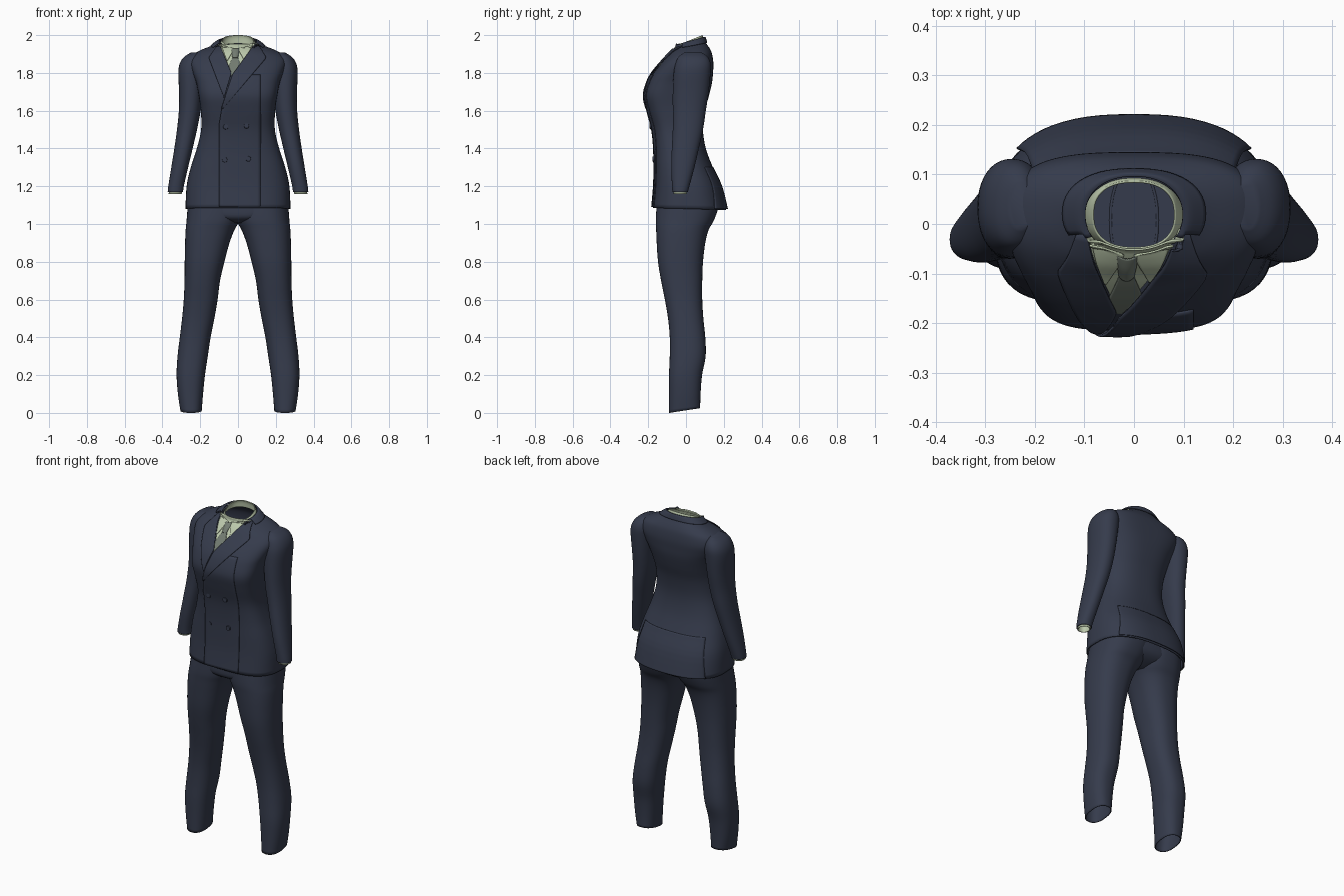
import bpy, bmesh, math
from mathutils import Vector, Matrix
from mathutils.bvhtree import BVHTree

if "Cube" in bpy.data.objects:
    bpy.data.objects.remove(bpy.data.objects["Cube"])


def material(name, rgb):
    m = bpy.data.materials.new(name)
    m.diffuse_color = (*rgb, 1)
    m.use_nodes = True
    m.node_tree.nodes["Principled BSDF"].inputs["Base Color"].default_value = m.diffuse_color
    return m


NAVY = material("navy wool", (0.036, 0.044, 0.072))
SHIRT = material("pale green cotton", (0.50, 0.58, 0.41))
TIE = material("grey green silk", (0.17, 0.20, 0.165))


def finish(name, bm, mat, thick=0.0, offset=-1, mirror=False):
    me = bpy.data.meshes.new(name)
    bm.to_mesh(me)
    bm.free()
    me.materials.append(mat)
    ob = bpy.data.objects.new(name, me)
    bpy.context.collection.objects.link(ob)
    bpy.ops.object.select_all(action='DESELECT')
    ob.select_set(True)
    bpy.context.view_layer.objects.active = ob
    bpy.ops.object.shade_smooth_by_angle(angle=math.radians(45))
    if thick:
        s = ob.modifiers.new("thickness", 'SOLIDIFY')
        s.thickness, s.offset = thick, offset
    if mirror:
        ob.modifiers.new("mirror", 'MIRROR')
    return ob


def spline(rows, k=4):
    """Smooth in-between rows (Catmull-Rom)."""
    out = []
    for i in range(len(rows) - 1):
        p = [rows[max(0, min(len(rows) - 1, i + d))] for d in (-1, 0, 1, 2)]
        for j in range(k):
            t = j / k
            out.append([0.5 * (2 * b + (c - a) * t + (2 * a - 5 * b + 4 * c - d) * t * t
                               + (3 * b - a - 3 * c + d) * t ** 3) for a, b, c, d in zip(*p)])
    return out + [list(rows[-1])]


def loft(rows, seg=56, cap_top=False, cap_bottom=False):
    """Tube of rounded sections: z front, z back, x left, x right, y front, y back, roundness front, back."""
    bm = bmesh.new()
    rings = []
    for zf, zb, x0, x1, yf, yb, nf, nb in spline(rows):
        ring = []
        for i in range(seg):
            a = 2 * math.pi * i / seg
            c, s = math.cos(a), math.sin(a)
            n = nb if s > 0 else nf
            u = math.copysign(abs(c) ** (2 / n), c)
            v = math.copysign(abs(s) ** (2 / n), s)
            ring.append(bm.verts.new(((x0 + x1) / 2 + (x1 - x0) / 2 * u,
                                      (yf + yb) / 2 + (yb - yf) / 2 * v,
                                      zf + (zb - zf) * (v + 1) / 2)))
        rings.append(ring)
    for r, q in zip(rings, rings[1:]):
        for i in range(seg):
            j = (i + 1) % seg
            bm.faces.new((r[i], r[j], q[j], q[i]))
    if cap_top:
        bm.faces.new(rings[-1])
    if cap_bottom:
        bm.faces.new(rings[0][::-1])
    return bm


def centred(rows):
    return [(zf, zb, -hw, hw, yf, yb, nf, nb) for zf, zb, hw, yf, yb, nf, nb in rows]


def limb(rows, n=2.2):
    return [(z, z, x0, x1, yf, yb, n, n) for z, x0, x1, yf, yb in rows]


# jacket body, kept whole first so that details can be laid on it
torso = loft(centred([
    (1.085, 1.075, .278, -.175, .212, 3, 2.5),
    (1.20, 1.20, .272, -.165, .185, 3, 2.5),
    (1.30, 1.30, .25, -.163, .142, 3, 2.5),
    (1.40, 1.40, .218, -.165, .105, 3, 2.5),
    (1.50, 1.50, .195, -.175, .09, 3.2, 2.5),
    (1.60, 1.60, .197, -.20, .10, 3.6, 2.5),
    (1.68, 1.68, .208, -.215, .122, 3.8, 2.6),
    (1.75, 1.75, .222, -.198, .138, 3.4, 2.8),
    (1.80, 1.80, .24, -.172, .143, 3, 3),
    (1.85, 1.85, .255, -.132, .145, 2.8, 3),
    (1.88, 1.90, .245, -.105, .138, 2.5, 2.8),
    (1.905, 1.93, .20, -.085, .125, 2.3, 2.5),
    (1.92, 1.955, .145, -.07, .108, 2.2, 2.3),
    (1.93, 1.98, .10, -.058, .095, 2.2, 2.2)]), seg=72)
torso.normal_update()
tree = BVHTree.FromBMesh(torso)


def surface(x, z, side=-1):
    """y of the jacket at x, z seen from the front (-1) or back (1)."""
    hit = tree.ray_cast(Vector((x, side, z)), Vector((0, -side, 0)))[0]
    if hit is None or hit.y * side < -0.04:
        hit = tree.find_nearest(Vector((x, .05 * side, z)))[0]
    return hit.y


def along(pts, t):
    pts = [Vector(p) for p in pts]
    lens = [(b - a).length for a, b in zip(pts, pts[1:])]
    d = t * sum(lens)
    for a, b, l in zip(pts, pts[1:], lens):
        if d <= l:
            return a.lerp(b, d / l)
        d -= l
    return pts[-1]


def patch(name, left, right, mat, off, side=-1, rows=30, cols=12, thick=.004):
    """Thin cloth between two x, z outlines, laid on the jacket."""
    bm = bmesh.new()
    grid = []
    for i in range(rows + 1):
        a, b = along(left, i / rows), along(right, i / rows)
        line = []
        for j in range(cols + 1):
            p = a.lerp(b, j / cols)
            o = off(j / cols, i / rows) if callable(off) else off
            line.append(bm.verts.new((p.x, surface(p.x, p.y, side) + side * o, p.y)))
        grid.append(line)
    for r, q in zip(grid, grid[1:]):
        for j in range(cols):
            bm.faces.new((r[j], q[j], q[j + 1], r[j + 1]))
    bmesh.ops.remove_doubles(bm, verts=bm.verts, dist=1e-5)
    return finish(name, bm, mat, thick, 0)


# double-breasted overlap, lapels and rear vent flap
patch("front_overlap", [(-.03, 1.79), (-.085, 1.62), (-.1, 1.53), (-.1, 1.09)],
      [(.12, 1.79), (.12, 1.09)], NAVY, lambda s, t: .002 + .008 * (1 - s), rows=50)
patch("right_lapel", [(-.115, 1.94), (-.155, 1.88), (-.075, 1.67)],
      [(-.095, 1.945), (-.035, 1.80), (-.07, 1.68)], NAVY, .007)
patch("left_lapel", [(.09, 1.955), (-.03, 1.79), (-.088, 1.615)],
      [(.11, 1.945), (.15, 1.88), (-.08, 1.61)], NAVY, .012)
patch("rear_flap", [(-.2, 1.30), (-.236, 1.08)], [(.2, 1.30), (.236, 1.08)], NAVY,
      lambda s, t: .001 + .008 * t, side=1, cols=40)

# shirt front, collar wings and tie
patch("shirt_front", [(-.115, 1.95), (-.05, 1.775)], [(.11, 1.955), (-.01, 1.775)], SHIRT, -.006, cols=20)
patch("right_collar_wing", [(-.09, 1.95), (-.06, 1.865)], [(-.02, 1.928), (-.055, 1.865)], SHIRT, .003)
patch("left_collar_wing", [(.0, 1.928), (.03, 1.87)], [(.08, 1.95), (.035, 1.87)], SHIRT, .003)
patch("tie_blade", [(-.027, 1.885), (-.05, 1.83), (-.035, 1.785)],
      [(-.003, 1.885), (.015, 1.84), (-.025, 1.785)], TIE, -.001)
patch("tie_knot", [(-.036, 1.927), (-.029, 1.88)], [(.008, 1.927), (-.001, 1.88)], TIE,
      lambda s, t: .002 + .008 * math.sin(math.pi * s))

# buttons
for i, (x, z) in enumerate([(.045, 1.52), (.055, 1.345), (-.065, 1.515), (-.07, 1.34)]):
    bm = bmesh.new()
    bmesh.ops.create_cone(bm, cap_ends=True, segments=20, radius1=.015, radius2=.013, depth=.016,
                          matrix=Matrix.Translation((x, surface(x, z) - .006, z))
                          @ Matrix.Rotation(math.pi / 2, 4, 'X'))
    finish(f"button_{i + 1}", bm, NAVY)

# cut the V neck out of the jacket
edges = [((-.097, 1.95), (-.03, 1.79), 1), ((.092, 1.955), (-.03, 1.79), -1)]
for (xa, za), (xb, zb), sgn in edges:
    faces = [f for f in torso.faces if f.calc_center_median().y < 0 and f.calc_center_median().z > 1.74]
    geom = set(faces) | {e for f in faces for e in f.edges} | {v for f in faces for v in f.verts}
    bmesh.ops.bisect_plane(torso, geom=list(geom), dist=1e-5, plane_co=(xa, 0, za),
                           plane_no=(zb - za, 0, xa - xb))


def in_v(c):
    return c.y < 0 and c.z > 1.785 and all(
        (c.x - (xa + (xb - xa) * (c.z - za) / (zb - za))) * s > 0 for (xa, za), (xb, zb), s in edges)


bmesh.ops.delete(torso, geom=[f for f in torso.faces if in_v(f.calc_center_median())], context='FACES')
finish("jacket_body", torso, NAVY, .006)

# jacket collar round the back of the neck
bm = loft(centred([(1.928, 1.960, .145, -.072, .113, 2.2, 2.3),
                   (1.946, 1.988, .114, -.066, .104, 2.2, 2.2),
                   (1.946, 1.990, .098, -.060, .096, 2.2, 2.2)]))
bmesh.ops.delete(bm, geom=[f for f in bm.faces if f.calc_center_median().y < -.025], context='FACES')
finish("jacket_collar", bm, NAVY, .004)

# shirt collar band
finish("shirt_collar", loft(centred([(1.912, 1.955, .099, -.06, .095, 2.2, 2.2),
                                     (1.932, 1.985, .092, -.055, .092, 2.3, 2.3),
                                     (1.945, 2.0, .084, -.05, .087, 2.4, 2.4)])), SHIRT, .004)

# sleeves and shirt cuffs
finish("sleeve", loft(limb([
    (1.170, .290, .372, -.072, .010), (1.20, .287, .369, -.074, .018),
    (1.30, .264, .353, -.078, .045), (1.40, .240, .337, -.075, .068),
    (1.50, .217, .323, -.070, .090), (1.60, .198, .313, -.070, .105),
    (1.70, .188, .312, -.070, .120), (1.80, .180, .316, -.065, .130),
    (1.85, .180, .308, -.055, .130), (1.885, .190, .285, -.040, .115),
    (1.907, .205, .250, -.010, .085)]), seg=40, cap_top=True), NAVY, .005, mirror=True)
finish("shirt_cuff", loft(limb([(1.160, .298, .367, -.066, .005), (1.20, .295, .362, -.066, .010)]),
                          seg=40), SHIRT, .004, mirror=True)

# trousers
leg = limb([
    (.10, .185, .318, -.090, .077), (.20, .175, .325, -.090, .085),
    (.30, .160, .320, -.086, .104), (.40, .145, .308, -.086, .102),
    (.50, .125, .296, -.095, .092), (.60, .108, .287, -.112, .086),
    (.70, .095, .283, -.132, .086), (.80, .072, .282, -.148, .090),
    (.90, .045, .280, -.155, .102), (.97, .018, .277, -.158, .120),
    (1.02, -.010, .272, -.160, .148), (1.10, -.040, .265, -.155, .172),
    (1.20, -.050, .250, -.145, .160)], 2.4)
leg.insert(0, (0, .025, .192, .305, -.09, .075, 2.4, 2.4))
finish("trouser_leg", loft(leg, seg=48), NAVY, .005, mirror=True)
finish("trouser_seat", loft(centred([(1.005, 1.0, .06, -.10, .07, 2.2, 2.2),
                                     (1.03, 1.03, .20, -.15, .135, 2.5, 2.3),
                                     (1.08, 1.08, .262, -.157, .165, 2.7, 2.4),
                                     (1.20, 1.20, .25, -.145, .16, 2.6, 2.4)]),
                            cap_bottom=True, cap_top=True), NAVY)
